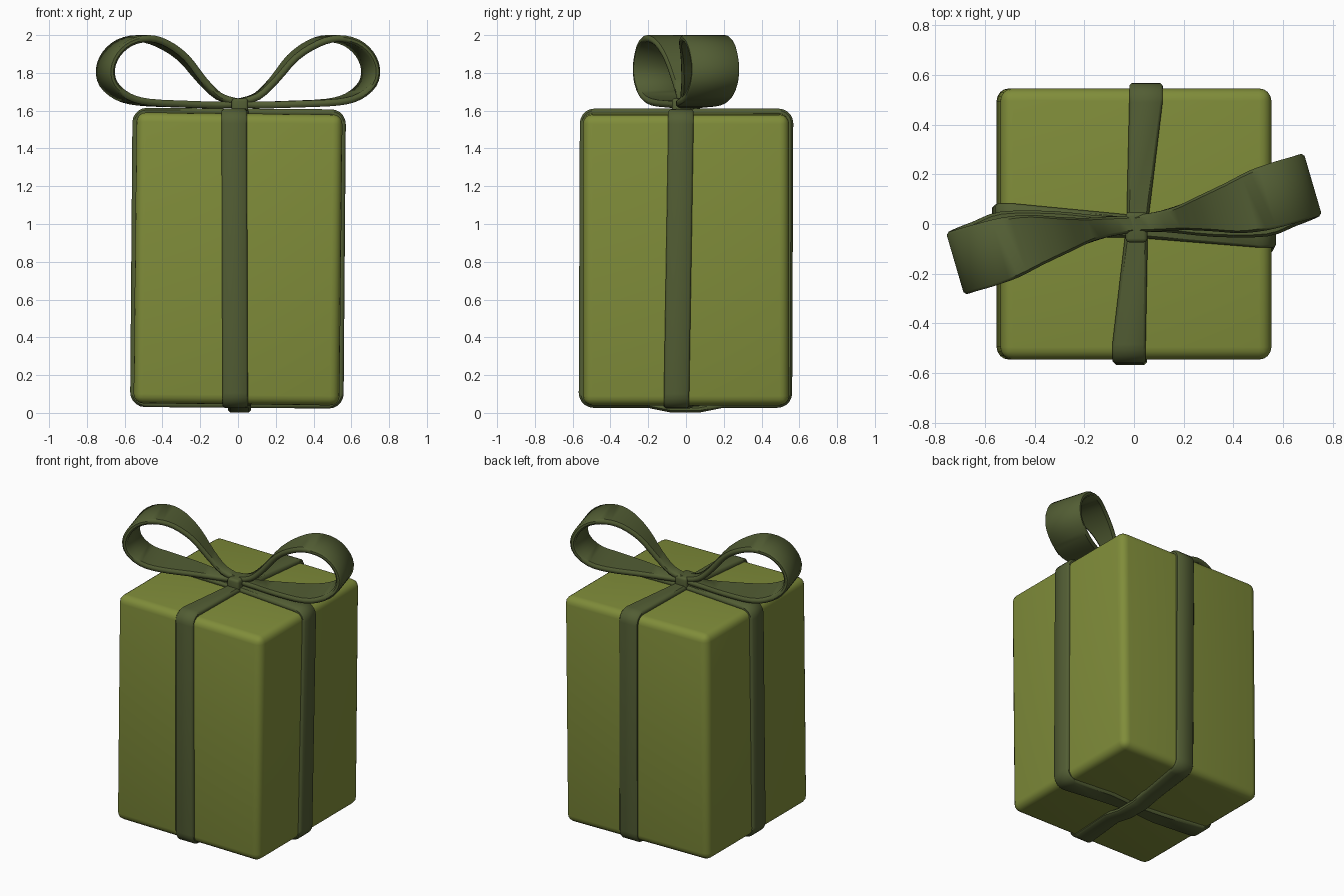
import bpy, bmesh, math
from mathutils import Vector

if "Cube" in bpy.data.objects:
    bpy.data.objects.remove(bpy.data.objects["Cube"])

def material(name, color):
    m = bpy.data.materials.new(name)
    m.diffuse_color = (*color, 1)
    m.use_nodes = True
    m.node_tree.nodes["Principled BSDF"].inputs["Base Color"].default_value = m.diffuse_color
    return m

PAPER = material("paper", (0.215, 0.265, 0.042))
RIBBON = material("ribbon_green", (0.085, 0.11, 0.034))

def finish(bm, name, mat, angle=45):
    bmesh.ops.recalc_face_normals(bm, faces=bm.faces)
    me = bpy.data.meshes.new(name)
    bm.to_mesh(me)
    bm.free()
    ob = bpy.data.objects.new(name, me)
    bpy.context.collection.objects.link(ob)
    me.materials.append(mat)
    bpy.ops.object.select_all(action='DESELECT')
    ob.select_set(True)
    bpy.context.view_layer.objects.active = ob
    bpy.ops.object.shade_smooth_by_angle(angle=math.radians(angle))
    return ob

def rounded_box(name, size, center, radius, mat, segments=4):
    bm = bmesh.new()
    bmesh.ops.create_cube(bm, size=1)
    for v in bm.verts:
        v.co = Vector([c * s for c, s in zip(v.co, size)])
    bmesh.ops.bevel(bm, geom=bm.edges[:], offset=radius, segments=segments,
                    profile=0.5, affect='EDGES')
    ob = finish(bm, name, mat, 60)
    ob.location = center
    return ob

def band(name, stations, closed, half_thick=0.018):
    """Sweep a soft-edged flat section; station = (centre, width direction, half width)."""
    bm = bmesh.new()
    rings, n, t = [], len(stations), half_thick
    for i, (p, w, hw) in enumerate(stations):
        a = stations[(i - 1) % n if closed else max(i - 1, 0)][0]
        b = stations[(i + 1) % n if closed else min(i + 1, n - 1)][0]
        nor = (b - a).cross(w).normalized()
        c = t * 0.6
        sec = [(hw, t - c), (hw - c, t), (c - hw, t), (-hw, t - c),
               (-hw, c - t), (c - hw, -t), (hw - c, -t), (hw, c - t)]
        rings.append([bm.verts.new(p + w * x + nor * y) for x, y in sec])
    for i in range(n if closed else n - 1):
        r, s = rings[i], rings[(i + 1) % n]
        for k in range(8):
            bm.faces.new((r[k], r[(k + 1) % 8], s[(k + 1) % 8], s[k]))
    if not closed:
        bm.faces.new(rings[0])
        bm.faces.new(rings[-1])
    return finish(bm, name, RIBBON)

def catmull(pts, sub):
    out = []
    for i in range(len(pts) - 1):
        p = [Vector(pts[min(max(i + k, 0), len(pts) - 1)]) for k in (-1, 0, 1, 2)]
        for j in range(sub):
            t = j / sub
            out.append(0.5 * (2 * p[1] + (p[2] - p[0]) * t
                       + (2 * p[0] - 5 * p[1] + 4 * p[2] - p[3]) * t * t
                       + (3 * p[1] - p[0] - 3 * p[2] + p[3]) * t ** 3))
    return out + [Vector(pts[-1])]

# Wrapped box, leaning very slightly
box = rounded_box("gift_box", (1.09, 1.09, 1.54), (0, 0, 0.815), 0.05, PAPER)
box.rotation_euler.y = math.radians(0.6)

def strap(name, axis, plus, minus, top, bottom, tilt, sag):
    """Closed ribbon round the box; plus/minus = lateral offset at (top, bottom) of each side."""
    R, ZT, ZB, r, hw = 0.547, 1.593, 0.045, 0.06, 0.067
    def corner(sx, up):
        cz = ZT - r if up else ZB + r
        out = []
        for k in range(6):
            a = math.pi / 2 * k / 5
            out.append((sx * (R - r + r * math.sin(a)),
                        cz + (1 if up else -1) * r * math.cos(a)))
        return out
    path = [(0, ZT, *top)]
    path += [(u, z, plus[0], hw) for u, z in corner(1, True)]
    path += [(u, z, plus[1], hw) for u, z in reversed(corner(1, False))]
    path += [(0.2, ZB, bottom[0], hw * 0.9), (0.07, ZB - sag, *bottom),
             (-0.07, ZB - sag, *bottom), (-0.2, ZB, bottom[0], hw * 0.9)]
    path += [(u, z, minus[1], hw) for u, z in corner(-1, False)]
    path += [(u, z, minus[0], hw) for u, z in reversed(corner(-1, True))]
    w = Vector((0, 1, 0)) if axis == 'x' else Vector((1, 0, 0))
    st = []
    for u, z, lat, h in path:
        p = Vector((u + tilt * (z - 0.815), lat, z - tilt * u))
        if axis == 'y':
            p = Vector((lat, u + tilt * (z - 0.815), z))
        st.append((p, w, h))
    band(name, st, True)

# Two straps crossing on top and underneath
strap("side_strap", 'x', (-0.027, -0.05), (0.015, 0.01), (-0.01, 0.045), (-0.02, 0.05), 0.008, 0.0)
strap("front_strap", 'y', (0.048, 0.05), (-0.02, -0.015), (0.013, 0.043), (0.008, 0.06), 0.004, 0.026)

# Bow loops: x, y, z, half width; the second is the first turned half way round
LOOP = [(0, 0, 1.635, .035), (.12, .01, 1.63, .045), (.3, .03, 1.635, .085),
        (.5, .07, 1.645, .125), (.61, .115, 1.675, .13), (.685, .145, 1.74, .13),
        (.702, .155, 1.82, .13), (.67, .145, 1.90, .13), (.6, .125, 1.96, .13),
        (.5, .095, 1.982, .125), (.4, .065, 1.955, .105), (.29, .045, 1.88, .075),
        (.19, .025, 1.76, .05), (.1, .01, 1.675, .04), (0, 0, 1.645, .035)]
for name, s in (("bow_loop_right", 1), ("bow_loop_left", -1)):
    w = Vector((-0.28 * s, 0.96 * s, 0))
    band(name, [(Vector((s * q[0], s * q[1], q[2])), w, q[3]) for q in catmull(LOOP, 3)], False)

# Knot holding the bow
rounded_box("bow_knot", (0.088, 0.122, 0.09), (0.01, -0.013, 1.62), 0.016, RIBBON, 3)
